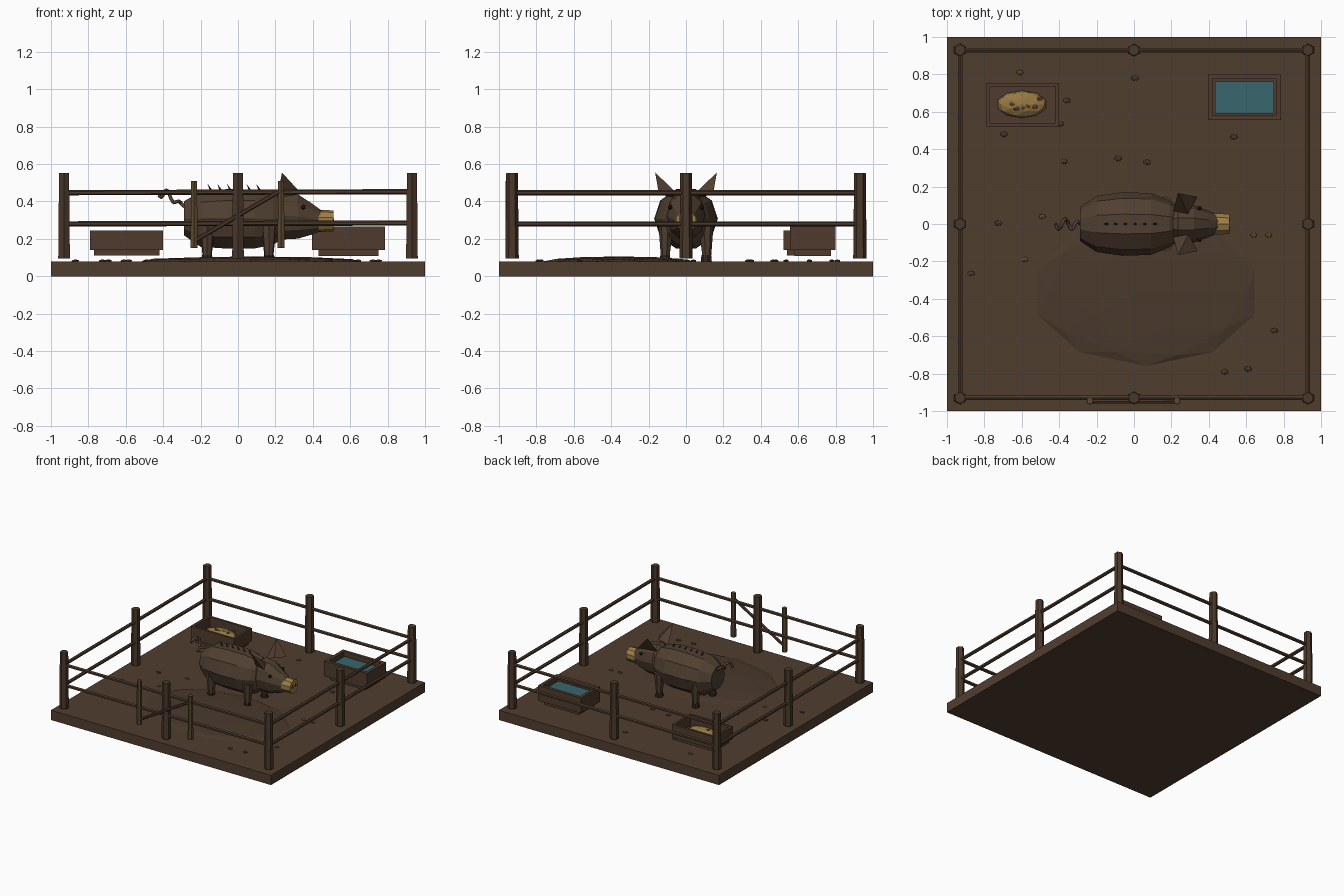
import bpy, bmesh, math, random
from mathutils import Vector, Matrix

if "Cube" in bpy.data.objects:
    bpy.data.objects.remove(bpy.data.objects["Cube"])

random.seed(4)


def mat(name, rgb):
    m = bpy.data.materials.new(name)
    m.diffuse_color = [(c / 255 / 12.92 if c < 11 else ((c / 255 + 0.055) / 1.055) ** 2.4) for c in rgb] + [1]
    m.use_nodes = True
    m.node_tree.nodes["Principled BSDF"].inputs["Base Color"].default_value = m.diffuse_color
    return m


EARTH = mat("earth brown", (80, 61, 47))
MUD = mat("wet mud", (74, 57, 44))
WOOD = mat("fence wood", (74, 56, 42))
GATE = mat("gate wood", (92, 74, 48))
TROUGH = mat("trough wood", (80, 59, 46))
HIDE = mat("hide brown", (80, 63, 49))
DARK = mat("dark brown", (46, 36, 29))
SNOUT = mat("snout tan", (158, 126, 70))
STRAW = mat("straw", (150, 120, 66))
WATER = mat("water teal", (56, 102, 108))


def finish(name, bm, material):
    bmesh.ops.recalc_face_normals(bm, faces=bm.faces)
    me = bpy.data.meshes.new(name)
    bm.to_mesh(me)
    bm.free()
    me.materials.append(material)
    ob = bpy.data.objects.new(name, me)
    bpy.context.collection.objects.link(ob)
    return ob


def box(name, x0, x1, y0, y1, z0, z1, material, wall=0, depth=0):
    bm = bmesh.new()
    size = Matrix.Diagonal((x1 - x0, y1 - y0, z1 - z0, 1))
    bmesh.ops.create_cube(bm, size=1, matrix=Matrix.Translation(((x0 + x1) / 2, (y0 + y1) / 2, (z0 + z1) / 2)) @ size)
    if wall:  # hollow out the top
        bm.normal_update()
        top = max(bm.faces, key=lambda f: f.calc_center_median().z)
        bmesh.ops.inset_region(bm, faces=[top], thickness=wall)
        new = bmesh.ops.extrude_face_region(bm, geom=[top])["geom"]
        bmesh.ops.translate(bm, vec=(0, 0, -depth), verts=[v for v in new if isinstance(v, bmesh.types.BMVert)])
        if top.is_valid:
            bmesh.ops.delete(bm, geom=[top], context='FACES_ONLY')
    return finish(name, bm, material)


def rod(name, a, b, r1, r2, material, sides=6, flat=1):
    a, b = Vector(a), Vector(b)
    d = b - a
    bm = bmesh.new()
    bmesh.ops.create_cone(bm, cap_ends=True, segments=sides, radius1=r1, radius2=r2, depth=d.length,
                          matrix=Matrix.Translation((a + b) / 2) @ d.to_track_quat('Z', 'Y').to_matrix().to_4x4()
                          @ Matrix.Diagonal((1, flat, 1, 1)))
    return finish(name, bm, material)


def blob(name, centre, radii, material, sub=1):
    bm = bmesh.new()
    bmesh.ops.create_icosphere(bm, subdivisions=sub, radius=1,
                               matrix=Matrix.Translation(centre) @ Matrix.Diagonal((*radii, 1)))
    return finish(name, bm, material)


def loft(name, rings, sides, material):
    """Closed skin along x through rings of (x, centre z, half width, half height)."""
    bm = bmesh.new()
    loops = [[bm.verts.new((x, w * math.sin(2 * math.pi * (i + 0.5) / sides),
                            z + h * math.cos(2 * math.pi * (i + 0.5) / sides)))
              for i in range(sides)] for x, z, w, h in rings]
    for p, q in zip(loops, loops[1:]):
        for i in range(sides):
            j = (i + 1) % sides
            bm.faces.new((p[i], p[j], q[j], q[i]))
    bm.faces.new(loops[0])
    bm.faces.new(loops[-1])
    return finish(name, bm, material)


# ground slab and mud wallow
box("ground", -1, 1, -1, 1, 0, 0.08, EARTH)
blob("mud_wallow", (0.065, -0.36, 0.08), (0.61, 0.40, 0.026), MUD, 2)

# fence posts and rails
E = 0.93
for x in (-E, 0, E):
    for y in (-E, 0, E):
        if x or y:
            rod("fence_post", (x, y, 0.095), (x, y, 0.553), 0.036, 0.031, WOOD)
for z in (0.28, 0.447):
    for s in (-1, 1):
        rod("fence_rail", (-E, s * E, z), (E, s * E, z + 0.005), 0.014, 0.014, WOOD)
        rod("fence_rail", (s * E, -E, z), (s * E, E, z), 0.014, 0.014, WOOD)

# gate uprights and brace
for x in (-0.235, 0.23):
    rod("gate_upright", (x, -0.945, 0.15), (x, -0.945, 0.51), 0.021, 0.019, GATE)
rod("gate_brace", (-0.24, -0.95, 0.185), (0.24, -0.95, 0.465), 0.012, 0.012, WOOD)

# feed trough with straw
box("feed_trough", -0.79, -0.40, 0.52, 0.755, 0.14, 0.245, TROUGH, 0.027, 0.08)
box("feed_trough_base", -0.77, -0.42, 0.54, 0.735, 0.11, 0.14, TROUGH)
blob("straw_heap", (-0.60, 0.64, 0.18), (0.135, 0.073, 0.05), STRAW, 2)
for i in range(7):
    blob("feed_lump", (-0.57 + random.uniform(-0.09, 0.08), 0.645 + random.uniform(-0.035, 0.04), 0.222),
         (0.016, 0.012, 0.008), GATE)

# water trough
box("water_trough", 0.395, 0.785, 0.555, 0.80, 0.14, 0.265, TROUGH, 0.036, 0.09)
box("water_trough_base", 0.43, 0.75, 0.58, 0.775, 0.108, 0.14, TROUGH)
box("water", 0.432, 0.748, 0.592, 0.763, 0.225, 0.232, WATER)

# pig body and head
loft("pig_body", [(-0.29, 0.31, 0.09, 0.095), (-0.20, 0.305, 0.15, 0.155), (-0.06, 0.307, 0.17, 0.167),
                  (0.09, 0.307, 0.165, 0.166), (0.19, 0.307, 0.125, 0.145), (0.25, 0.31, 0.085, 0.105)], 10, HIDE)
loft("pig_head", [(0.18, 0.32, 0.07, 0.10), (0.235, 0.325, 0.105, 0.135), (0.32, 0.32, 0.10, 0.125),
                  (0.40, 0.305, 0.07, 0.085), (0.45, 0.297, 0.05, 0.055)], 10, HIDE)
rod("snout", (0.43, 0, 0.296), (0.51, 0, 0.296), 0.06, 0.056, SNOUT, 10)

for s in (-1, 1):
    # legs and hooves
    for x in (-0.165, 0.165):
        rod("leg", (x, s * 0.11, 0.11), (x, s * 0.105, 0.27), 0.025, 0.042, HIDE, 7)
        rod("hoof", (x, s * 0.11, 0.08), (x, s * 0.11, 0.115), 0.031, 0.027, DARK, 7)
    # ears, eyes and nostrils
    bm = bmesh.new()
    pts = [(0.21, s * 0.07, 0.42), (0.34, s * 0.145, 0.44), (0.29, s * 0.055, 0.45), (0.235, s * 0.165, 0.555)]
    v = [bm.verts.new(p) for p in pts]
    for f in ((0, 1, 2), (0, 1, 3), (1, 2, 3), (0, 2, 3)):
        bm.faces.new([v[i] for i in f])
    finish("ear", bm, HIDE)
    blob("eye", (0.35, s * 0.085, 0.37), (0.014, 0.012, 0.014), DARK)
    blob("nostril", (0.509, s * 0.02, 0.30), (0.006, 0.009, 0.014), DARK)

# back bristles
for i in range(6):
    x = -0.155 + i * 0.052
    rod("bristle", (x + 0.012, 0, 0.455), (x - 0.008, 0, 0.495), 0.008, 0.0, DARK, 5)

# curly tail
cu = bpy.data.curves.new("tail", 'CURVE')
cu.dimensions = '3D'
cu.bevel_depth = 0.01
cu.bevel_resolution = 1
sp = cu.splines.new('POLY')
N = 16
sp.points.add(N)
for i, p in enumerate(sp.points):
    t = i / N
    a = t * 4 * math.pi
    p.co = (-0.28 - 0.14 * t, 0.028 * math.sin(a) * min(1, 3 * t), 0.37 + 0.09 * t + 0.035 * math.sin(a - 1) * t, 1)
cu.materials.append(HIDE)
bpy.context.collection.objects.link(bpy.data.objects.new("tail", cu))

# scattered pebbles and straw bits
PEBBLES = [(0.005, 0.78), (-0.36, 0.66), (-0.395, 0.535), (-0.695, 0.48), (0.535, 0.465), (-0.375, 0.335),
           (-0.085, 0.35), (0.07, 0.33), (-0.725, 0.005), (-0.87, -0.265), (0.75, -0.57), (0.61, -0.775),
           (0.485, -0.79)]
BITS = [(-0.61, 0.81), (-0.49, 0.04), (-0.585, -0.19), (0.64, -0.06), (0.72, -0.06)]
for x, y in PEBBLES:
    blob("pebble", (x, y, 0.081), (0.023, 0.016, 0.01), WOOD)
for x, y in BITS:
    blob("dry_clod", (x, y, 0.081), (0.021, 0.015, 0.01), GATE)
